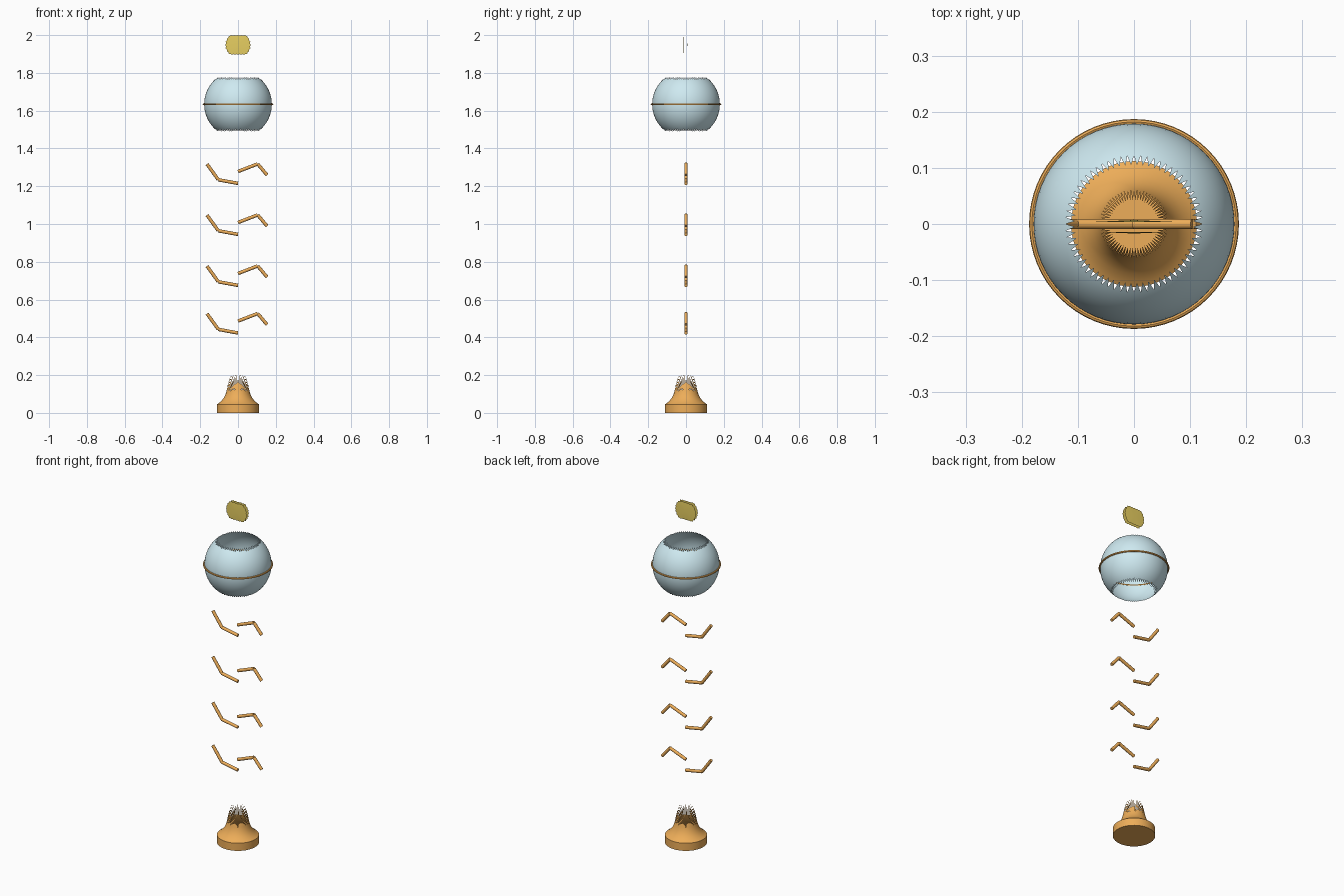
import bpy, bmesh, math
from math import sin, cos, pi
from mathutils import Vector

if "Cube" in bpy.data.objects:
    bpy.data.objects.remove(bpy.data.objects["Cube"])


def material(name, rgb):
    m = bpy.data.materials.new(name)
    m.diffuse_color = (*rgb, 1)
    m.use_nodes = True
    m.node_tree.nodes["Principled BSDF"].inputs["Base Color"].default_value = m.diffuse_color
    return m


ORANGE = material("orange", (0.85, 0.42, 0.10))
BLUE = material("pale_blue", (0.62, 0.82, 0.88))
YELLOW = material("yellow", (0.80, 0.62, 0.12))


def finish(name, bm, mat, angle=35):
    me = bpy.data.meshes.new(name)
    bm.to_mesh(me)
    bm.free()
    ob = bpy.data.objects.new(name, me)
    bpy.context.collection.objects.link(ob)
    me.materials.append(mat)
    bpy.ops.object.select_all(action='DESELECT')
    ob.select_set(True)
    bpy.context.view_layer.objects.active = ob
    bpy.ops.object.shade_smooth_by_angle(angle=math.radians(angle))
    return ob


def ring(bm, r, z, n, shift=0.0):
    return [bm.verts.new((r * cos(2 * pi * (i + shift) / n),
                          r * sin(2 * pi * (i + shift) / n), z)) for i in range(n)]


def lathe(bm, profile, n):
    rings = [ring(bm, r, z, n) for r, z in profile]
    for a, b in zip(rings, rings[1:]):
        for i in range(n):
            j = (i + 1) % n
            bm.faces.new((a[i], a[j], b[j], b[i]))
    return rings


def teeth(bm, edge, r, z, flip=False):
    """One triangle on each rim segment, pointing to radius r, height z."""
    n = len(edge)
    tips = ring(bm, r, z, n, 0.5)
    for i in range(n):
        a, b = edge[i], edge[(i + 1) % n]
        bm.faces.new((b, a, tips[i]) if flip else (a, b, tips[i]))


# Flared base with a frayed, open collar
bm = bmesh.new()
rings = lathe(bm, [(0.112, 0), (0.112, 0.045), (0.104, 0.05), (0.088, 0.063),
                   (0.075, 0.08), (0.066, 0.098), (0.061, 0.115)], 64)
bm.faces.new(rings[0][::-1])
teeth(bm, rings[-1], 0.042, 0.205)
finish("base", bm, ORANGE)

# Four tiers of bent rods
LEFT = [(-0.164, 1.317), (-0.104, 1.234), (0, 1.215)]
RIGHT = [(0, 1.278), (0.104, 1.318), (0.154, 1.259)]
for tier, drop in enumerate((0, 0.27, 0.54, 0.792)):
    for side, path in (("left", LEFT), ("right", RIGHT)):
        bm = bmesh.new()
        pts = [Vector((x, 0, z - drop)) for x, z in path]
        for a, b in zip(pts, pts[1:]):
            d = b - a
            mat = d.to_track_quat('Z', 'Y').to_matrix().to_4x4()
            mat.translation = (a + b) / 2
            bmesh.ops.create_cone(bm, cap_ends=True, segments=16, radius1=0.009,
                                  radius2=0.009, depth=d.length, matrix=mat)
        finish(f"{side}_rod_{tier + 1}", bm, ORANGE)

# Hollow globe, open at both ends with toothed rims
R, CZ, CUT = 0.179, 1.634, math.asin(0.131 / 0.179)
bm = bmesh.new()
arc = [-CUT + 2 * CUT * k / 20 for k in range(21)]
rings = lathe(bm, [(R * cos(t), CZ + R * sin(t)) for t in arc], 64)
teeth(bm, rings[-1], 0.105, CZ + 0.145)
teeth(bm, rings[0], 0.105, CZ - 0.145, True)
finish("globe", bm, BLUE)

# Thin band around the globe
bm = bmesh.new()
lathe(bm, [(0.182 + 0.005 * cos(2 * pi * k / 8), CZ + 0.005 * sin(2 * pi * k / 8))
           for k in range(9)], 64)
bmesh.ops.remove_doubles(bm, verts=bm.verts, dist=1e-5)
finish("globe_band", bm, ORANGE)

# Two slightly domed, ragged-edged plates above the globe
bm = bmesh.new()
N = 48
for y, sign in ((0.004, 1), (-0.014, -1)):
    mid = bm.verts.new((0, y + 0.003 * sign, 1.948))
    rim = []
    for i in range(N):
        t = 2 * pi * i / N
        k = 1 if i % 2 == 0 else 0.94
        z = max(-0.052, min(0.052, 0.068 * sin(t)))
        rim.append(bm.verts.new((0.068 * k * cos(t), y, 1.948 + k * z)))
    for i in range(N):
        tri = (mid, rim[i], rim[(i + 1) % N])
        bm.faces.new(tri if sign < 0 else tri[::-1])
finish("top_plates", bm, YELLOW)
